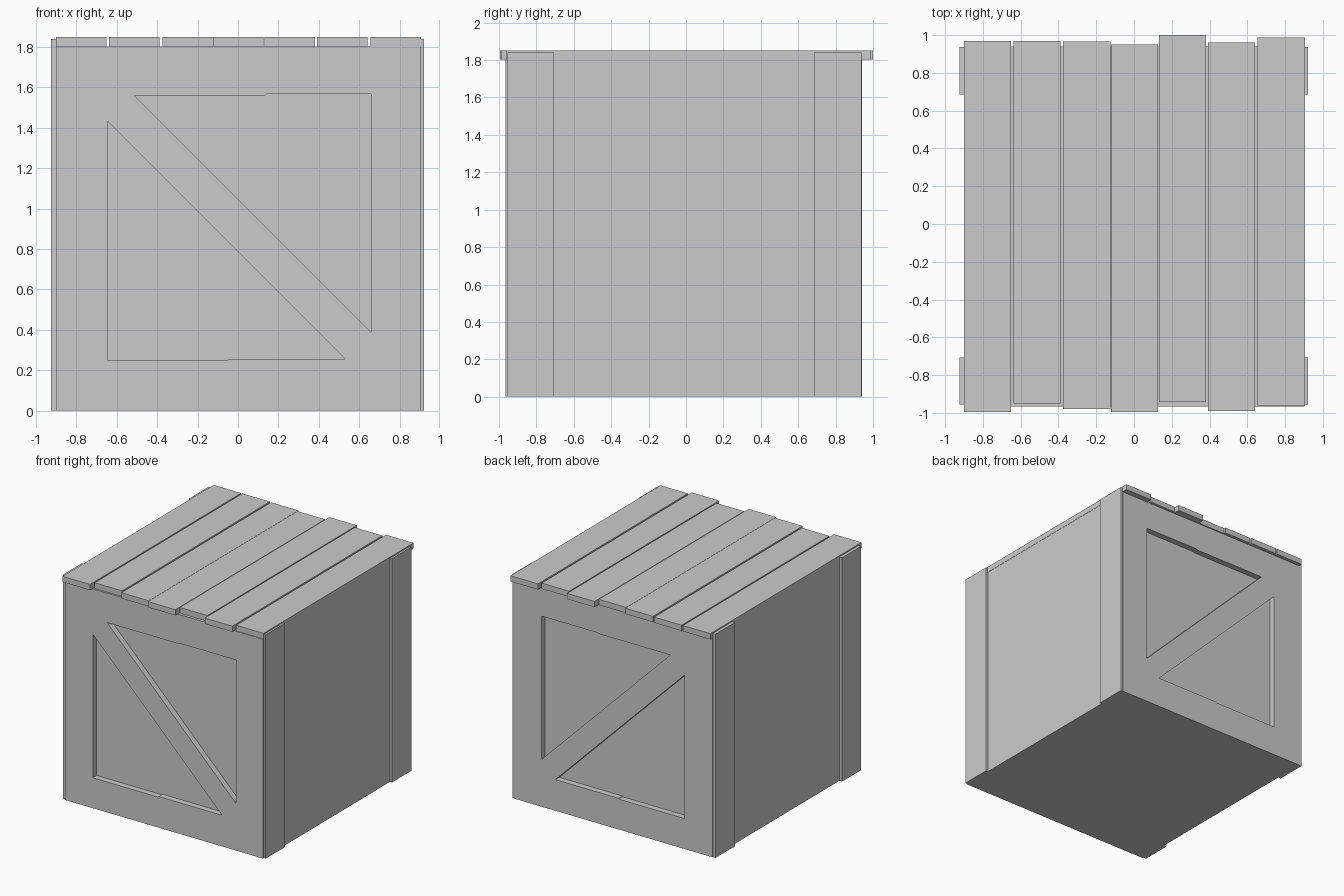
import bpy, bmesh, math

if "Cube" in bpy.data.objects:
    bpy.data.objects.remove(bpy.data.objects["Cube"])


def box(name, x0, x1, y0, y1, z0, z1):
    """Axis-aligned box from its limits."""
    bm = bmesh.new()
    bmesh.ops.create_cube(bm, size=1)
    for v in bm.verts:
        v.co = (x1 if v.co.x > 0 else x0,
                y1 if v.co.y > 0 else y0,
                z1 if v.co.z > 0 else z0)
    me = bpy.data.meshes.new(name)
    bm.to_mesh(me)
    bm.free()
    ob = bpy.data.objects.new(name, me)
    bpy.context.collection.objects.link(ob)
    return ob


def frame(name, outlines, y, depth):
    """Upright panel with holes: first outline is the border, the rest are openings."""
    cu = bpy.data.curves.new(name, 'CURVE')
    cu.dimensions = '2D'
    cu.fill_mode = 'BOTH'
    cu.extrude = depth / 2
    for pts in outlines:
        sp = cu.splines.new('POLY')
        sp.points.add(len(pts) - 1)
        for p, (x, z) in zip(sp.points, pts):
            p.co = (x, z, 0, 1)
        sp.use_cyclic_u = True
    ob = bpy.data.objects.new(name, cu)
    ob.location.y = y
    ob.rotation_euler.x = math.pi / 2
    bpy.context.collection.objects.link(ob)
    bpy.ops.object.select_all(action='DESELECT')
    ob.select_set(True)
    bpy.context.view_layer.objects.active = ob
    bpy.ops.object.convert(target='MESH')
    ob = bpy.context.object
    bm = bmesh.new()
    bm.from_mesh(ob.data)
    bmesh.ops.remove_doubles(bm, verts=bm.verts, dist=0.0005)
    bmesh.ops.recalc_face_normals(bm, faces=bm.faces)
    bm.to_mesh(ob.data)
    bm.free()
    for p in ob.data.polygons:
        p.use_smooth = False


# Crate body, recessed behind the front and back frames
box("crate_body", -0.9, 0.903, -0.915, 0.89, 0, 1.803)

# Front and back frames with a diagonal brace
border = [(-0.9, 0), (0.903, 0), (0.903, 1.803), (-0.9, 1.803)]
upper_opening = [(-0.515, 1.56), (0.135, 1.56), (0.14, 1.566), (0.658, 1.566), (0.658, 0.387)]
lower_opening = [(-0.645, 1.43), (-0.645, 0.25), (-0.05, 0.25), (-0.045, 0.256), (0.53, 0.256)]
outlines = [border, upper_opening, lower_opening]
frame("front_frame", outlines, -0.94, 0.05)
frame("back_frame", outlines, 0.915, 0.05)

# Corner battens on both sides
for end, y0, y1 in (("front", -0.955, -0.707), ("back", 0.685, 0.937)):
    box(end + "_left_batten", -0.925, -0.898, y0, y1, 0, 1.84)
    box(end + "_right_batten", 0.901, 0.921, y0, y1, 0, 1.84)

# Uneven lid planks: centre x, front y, back y
planks = [(-0.775, -0.995, 0.97), (-0.514, -0.95, 0.97), (-0.25, -0.98, 0.965),
          (0.002, -0.995, 0.95), (0.257, -0.943, 1.0), (0.516, -0.99, 0.96),
          (0.78, -0.96, 0.987)]
for i, (x, y0, y1) in enumerate(planks, 1):
    box(f"lid_plank_{i}", x - 0.125, x + 0.125, y0, y1, 1.803, 1.85)
